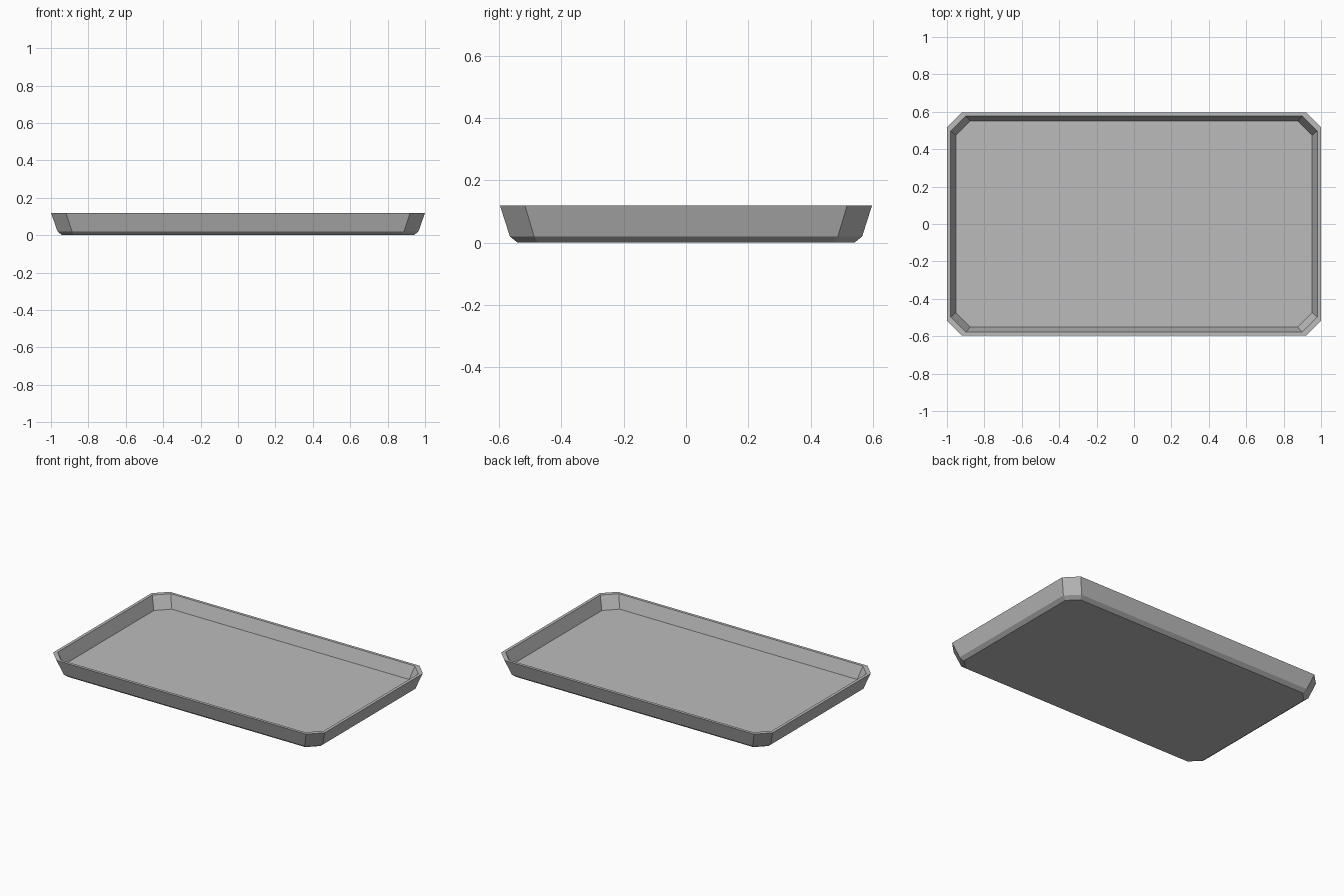
import bpy
import bmesh

cube = bpy.data.objects.get("Cube")
if cube:
    bpy.data.objects.remove(cube, do_unlink=True)


def make_material(name, value):
    mat = bpy.data.materials.new(name)
    mat.use_nodes = True
    color = (value, value, value, 1)
    mat.diffuse_color = color
    mat.node_tree.nodes["Principled BSDF"].inputs["Base Color"].default_value = color
    return mat


def chamfered_ring(bm, hx, hy, cut, z):
    """Rectangle with clipped corners, counter-clockwise from above."""
    points = []
    for sx, sy in ((1, -1), (1, 1), (-1, 1), (-1, -1)):
        pair = [(sx * (hx - cut), sy * hy), (sx * hx, sy * (hy - cut))]
        points += pair if sx * sy < 0 else pair[::-1]
    return [bm.verts.new((x, y, z)) for x, y in points]


# Section of the tray: underside, foot bevel, outer wall, rim, inner wall, floor
section = [
    (0.94, 0.54, 0.065, 0.0),
    (0.965, 0.565, 0.078, 0.02),
    (1.0, 0.597, 0.08, 0.12),
    (0.98, 0.578, 0.08, 0.12),
    (0.952, 0.551, 0.077, 0.034),
]

bm = bmesh.new()
rings = [chamfered_ring(bm, *row) for row in section]
for low, high in zip(rings, rings[1:]):
    for i in range(len(low)):
        j = (i + 1) % len(low)
        bm.faces.new((low[i], low[j], high[j], high[i]))
bm.faces.new(rings[0][::-1])
bm.faces.new(rings[-1])
bmesh.ops.recalc_face_normals(bm, faces=bm.faces)

mesh = bpy.data.meshes.new("tray")
bm.to_mesh(mesh)
bm.free()
mesh.materials.append(make_material("grey", 0.5))
tray = bpy.data.objects.new("tray", mesh)
bpy.context.collection.objects.link(tray)
